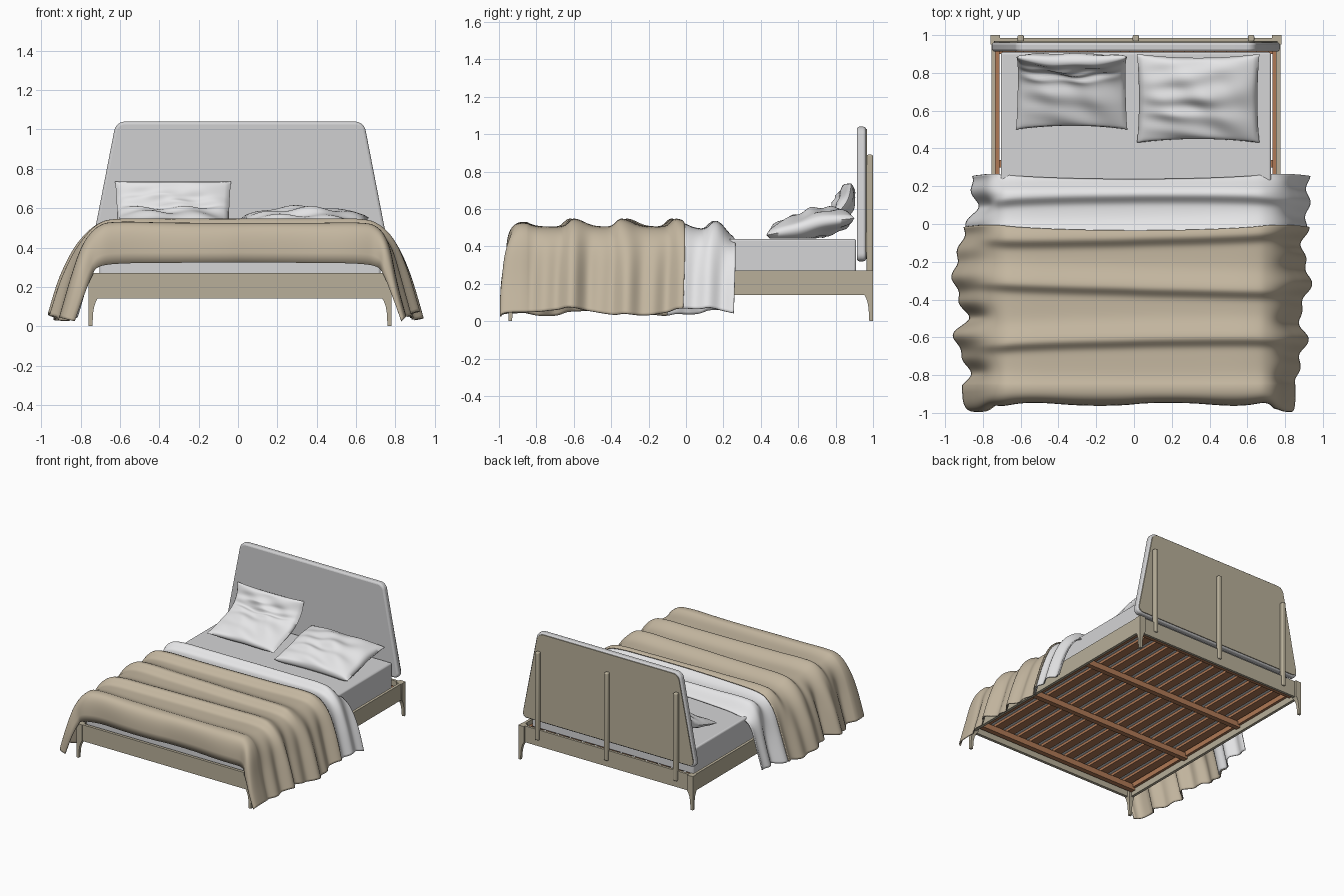
import bpy, bmesh, math
from mathutils import Vector

old = bpy.data.objects.get("Cube")
if old:
    bpy.data.objects.remove(old, do_unlink=True)


def material(name, r, g, b):
    m = bpy.data.materials.new(name)
    m.use_nodes = True
    m.diffuse_color = (r, g, b, 1)
    bsdf = m.node_tree.nodes["Principled BSDF"]
    bsdf.inputs["Base Color"].default_value = (r, g, b, 1)
    bsdf.inputs["Roughness"].default_value = 0.8
    return m


OAK = material("pale oak", 0.48, 0.43, 0.32)
SLAT = material("orange pine", 0.43, 0.19, 0.09)
WOOL = material("beige wool", 0.55, 0.47, 0.35)
LINEN = material("white linen", 0.80, 0.80, 0.81)
FOAM = material("mattress grey", 0.66, 0.66, 0.67)
PAD = material("upholstery grey", 0.63, 0.63, 0.64)
CX = 0.01  # the frame's centre line


def finish(bm, name, mat, bevel=0, thick=0, smooth=40):
    bmesh.ops.recalc_face_normals(bm, faces=bm.faces)
    me = bpy.data.meshes.new(name)
    bm.to_mesh(me)
    bm.free()
    me.materials.append(mat)
    ob = bpy.data.objects.new(name, me)
    bpy.context.collection.objects.link(ob)
    if thick:
        mod = ob.modifiers.new("thickness", 'SOLIDIFY')
        mod.thickness, mod.offset = thick, 0
    if bevel:
        mod = ob.modifiers.new("soft edges", 'BEVEL')
        mod.width, mod.segments, mod.limit_method = bevel, 3, 'ANGLE'
    bpy.ops.object.select_all(action='DESELECT')
    ob.select_set(True)
    bpy.context.view_layer.objects.active = ob
    bpy.ops.object.shade_smooth_by_angle(angle=math.radians(smooth))
    return ob


def box(name, lo, hi, mat, bevel=0):
    bm = bmesh.new()
    bmesh.ops.create_cube(bm, size=1)
    for v in bm.verts:
        v.co = [(a + b) / 2 + c * (b - a) for a, b, c in zip(lo, hi, v.co)]
    return finish(bm, name, mat, bevel)


def add_grid(bm, nu, nv, func):
    rows = [[bm.verts.new(func(i / nu, j / nv)) for i in range(nu + 1)] for j in range(nv + 1)]
    for a, b in zip(rows, rows[1:]):
        for i in range(nu):
            bm.faces.new((a[i], a[i + 1], b[i + 1], b[i]))


def spline(pts, t):
    """Smooth curve through evenly spaced points, t from 0 to 1."""
    n = len(pts) - 1
    f = min(max(t, 0), 1) * n
    i = min(int(f), n - 1)
    f -= i
    p0, p1, p2, p3 = (Vector(pts[min(max(k, 0), n)]) for k in range(i - 1, i + 3))
    return p1 + (p2 - p0) * f / 2 + (2 * p0 - 5 * p1 + 4 * p2 - p3) * f * f / 2 \
        + (3 * p1 - p0 - 3 * p2 + p3) * f ** 3 / 2


def smoothstep(t):
    t = min(max(t, 0), 1)
    return t * t * (3 - 2 * t)


# Tapered legs with curved brackets, outer corner kept upright
def leg(name, sx, sy, corner_y):
    bm = bmesh.new()
    rings = []
    for z, w in ((0.27, .05), (.145, .05), (.135, .043), (.12, .036), (.1, .029), (.07, .024), (0, .02)):
        x, y = CX + sx * 0.77, corner_y
        ring = ((x, y), (x - sx * w, y), (x - sx * w, y - sy * w), (x, y - sy * w))
        rings.append([bm.verts.new((*p, z)) for p in ring])
    for a, b in zip(rings, rings[1:]):
        for i in range(4):
            bm.faces.new((a[i], a[i - 1], b[i - 1], b[i]))
    bm.faces.new(rings[0])
    bm.faces.new(rings[-1])
    finish(bm, name, OAK)


for side, sx in (("left", 1), ("right", -1)):
    leg("front_leg_" + side, sx, -1, -0.95)
    leg("back_leg_" + side, sx, 1, 1.0)
    x0, x1 = sorted((CX + sx * .765, CX + sx * .743))
    box("side_rail_" + side, (x0, -.91, .14), (x1, .96, .27), OAK)
    x0, x1 = sorted((CX + sx * .743, CX + sx * .722))
    box("slat_ledge_" + side, (x0, -.92, .19), (x1, .96, .235), SLAT)
box("foot_rail", (CX - .73, -.945, .14), (CX + .73, -.922, .27), OAK)
box("head_rail", (CX - .73, .965, .14), (CX + .73, .985, .27), OAK)

# Slatted base
for i in range(4):
    y = -.88 + i * .6
    box(f"cross_beam_{i}", (CX - .74, y - .02, .17), (CX + .74, y + .02, .215), SLAT)
for i in range(13):
    x = CX + (i - 6) * .112
    box(f"slat_{i}", (x - .034, -.91, .215), (x + .034, .95, .235), SLAT)

box("mattress", (CX - .715, -.91, .237), (CX + .715, .91, .44), FOAM, .012)


# Headboard: tapered plate with rounded corners
def headboard(name, inset, y0, y1, mat, bevel):
    bm = bmesh.new()
    outline = ((-.77, .32), (.77, .32), (.63, 1.04), (-.63, 1.04))
    vs = [bm.verts.new((CX + x - math.copysign(inset, x), y0, z + (inset if z < .5 else -inset)))
          for x, z in outline]
    bm.faces.new(vs)
    bmesh.ops.bevel(bm, geom=vs, offset=.045, segments=6, profile=.5, affect='VERTICES')
    new = bmesh.ops.extrude_face_region(bm, geom=bm.faces[:])["geom"]
    for v in new:
        if isinstance(v, bmesh.types.BMVert):
            v.co.y = y1
    finish(bm, name, mat, bevel)


headboard("headboard_pad", 0, .913, .962, PAD, .014)
headboard("headboard_back", .012, .955, .968, OAK, 0)
for i, x in enumerate((-.60, CX, .62)):
    box(f"headboard_post_{i}", (x - .017, .966, .19), (x + .017, 1.0, .89), OAK, .008)

# Draped bedding: outer section, tucked section at the foot, and hem reach per side
OUTER = ((0, .5), (.35, .5), (.6, .5), (.71, .475), (.80, .39), (.87, .24), (.93, .045))
INNER = ((0, .325), (.35, .322), (.6, .318), (.71, .30), (.745, .25), (.785, .15), (.83, .025))
HEM_RIGHT = (.87, .87, .84, .89, .91, .94, .95, .92, .88, .95, .90, .87, .91, .86)
HEM_LEFT = (.93, .93, .93, .92, .89, .90, .93, .90, .87, .91, .88, .86, .86, .85)
RIDGES = (-.9, -.62, -.33, -.06, .14)


def drape_point(s, y, q, lift):
    """s runs -1..1 across, y along, q 0..1 down over the foot end."""
    a, sign = abs(s), (1 if s >= 0 else -1)
    hang = smoothstep((a - .42) / .5)
    x, z = spline(OUTER, a)
    reach = spline([(h, 0) for h in (HEM_LEFT if s > 0 else HEM_RIGHT)], (.3 - y) / 1.3)[0]
    x += hang * (reach - .93 + .012 * math.sin(y * 43 + sign + 2 * a))
    for r in RIDGES:  # rolling folds, steeper towards the foot
        d = y - r - .02 * math.sin(3 * s + 9 * r)
        z += (.042 - .03 * hang) * math.exp(-(d / (.035 if d < 0 else .075)) ** 2)
    z += hang * .018 * math.sin(y * 9 + sign)
    z -= .05 * smoothstep((y - .16) / .1) * (1 - hang)
    if q > 0:
        m = 1 - max(math.cos(q * math.pi / 2), 0) ** .6
        xi, zi = spline(INNER, a)
        x, z = x + (xi - x) * m, z + (zi - z) * m
        y -= (.095 + .04 * hang) * math.sin(q * math.pi / 2) ** .6
        y += .008 * math.sin(s * 17) * q * (1 - hang)
    return sign * (x + lift * hang), y, max(z + lift * (1 - hang), .012)


def drape(name, y_head, y_foot, foot, lift, mat):
    split = .85 if foot else 1

    def point(u, v):
        s = u * 2 - 1
        head = y_head + .015 * math.cos(s * 5) * -1 + .03 * max(abs(s) - .7, 0)
        y = head + (y_foot - head) * min(v / split, 1)
        q = max(0, (v - split) / (1 - split)) if foot else 0
        return drape_point(s, y, q, lift)

    bm = bmesh.new()
    add_grid(bm, 100, 100 if foot else 40, point)
    finish(bm, name, mat, thick=.009, smooth=70)


drape("blanket", -.02, -.855, True, 0, WOOL)
drape("folded_sheet", .25, -.10, False, -.012, LINEN)


# Pillows: puffed sheets bent along a side path of (y, z), pinched at the rim
def pillow(name, x_mid, half, path, puff, crease):
    bm = bmesh.new()
    for face in (1, -1):
        def point(u, v):
            a, b = u * 2 - 1, v * 2 - 1
            y, z = spline(path, v)
            e = .02
            dy, dz = spline(path, min(v + e, 1)) - spline(path, max(v - e, 0))
            n = math.hypot(dy, dz)
            rim = (1 - a * a) * (1 - b * b)
            h = puff * max(rim, 0) ** .42
            h += face * rim * (.012 * math.sin(7 * a + 5 * b) + .008 * math.sin(13 * b - 6 * a * b))
            h -= crease * rim * math.exp(-((v - .56 - .08 * a * a) / .05) ** 2) * (face > 0)
            x = x_mid + half * a * (1 - .035 * (1 - b * b))
            y += .02 * b * (a * a - 1)
            return x, y - face * h * dz / n, max(z + face * h * dy / n, .442)
        add_grid(bm, 40, 40, point)
    bmesh.ops.remove_doubles(bm, verts=bm.verts, dist=.0005)
    finish(bm, name, LINEN, smooth=70)


pillow("pillow_left", .34, .325, ((.43, .46), (.58, .49), (.74, .53), (.90, .55)), .075, 0)
pillow("pillow_right", -.33, .295, ((.50, .47), (.64, .51), (.78, .56), (.86, .64), (.885, .735)), .055, .03)
